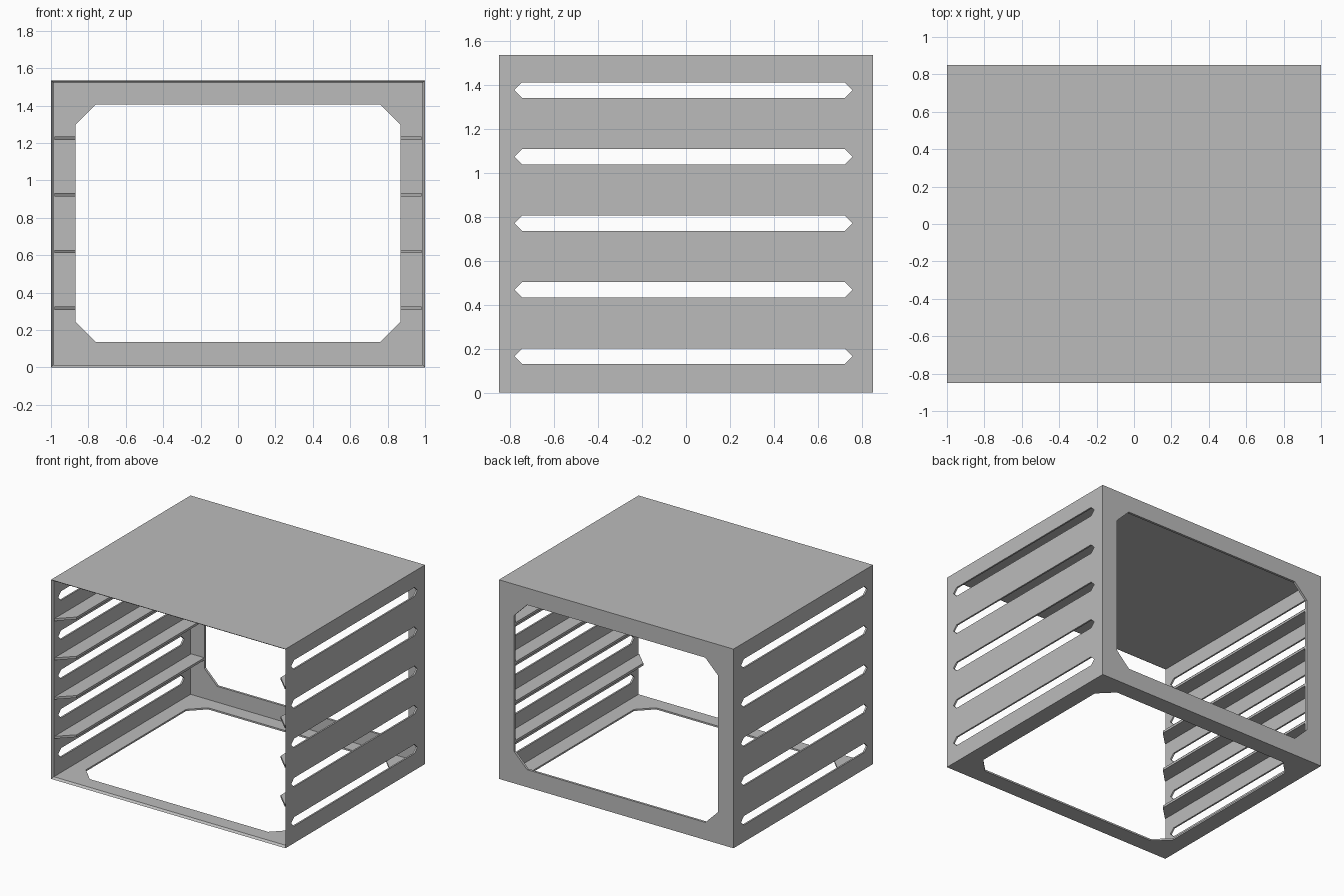
import bpy, bmesh
from mathutils import Vector

W, D, H = 1.0, 0.85, 1.535      # half width, half depth, height
T = 0.018                       # sheet thickness
MARGIN, CUT = 0.13, 0.11        # frame width and corner cut
PITCH = 0.3025                  # spacing of slots and rails

cube = bpy.data.objects.get("Cube")
if cube:
    bpy.data.objects.remove(cube)

grey = bpy.data.materials.new("grey metal")
grey.use_nodes = True
colour = (0.5, 0.5, 0.5, 1)
grey.diffuse_color = colour
grey.node_tree.nodes["Principled BSDF"].inputs["Base Color"].default_value = colour


def make_object(name, bm):
    bmesh.ops.recalc_face_normals(bm, faces=bm.faces)
    mesh = bpy.data.meshes.new(name)
    bm.to_mesh(mesh)
    bm.free()
    mesh.materials.append(grey)
    obj = bpy.data.objects.new(name, mesh)
    bpy.context.collection.objects.link(obj)
    return obj


def prism(bm, points, direction):
    """Extrude a flat outline along a direction."""
    face = bm.faces.new([bm.verts.new(p) for p in points])
    out = bmesh.ops.extrude_face_region(bm, geom=[face])
    verts = [v for v in out["geom"] if isinstance(v, bmesh.types.BMVert)]
    bmesh.ops.translate(bm, verts=verts, vec=Vector(direction))


def cut_corners(a0, a1, b0, b1, c):
    """Rectangle outline with its four corners cut off."""
    return [(a0 + c, b0), (a1 - c, b0), (a1, b0 + c), (a1, b1 - c),
            (a1 - c, b1), (a0 + c, b1), (a0, b1 - c), (a0, b0 + c)]


# Case: a box hollowed from the front, with a mitred front rim
bm = bmesh.new()
bmesh.ops.create_cube(bm, size=1)
for v in bm.verts:
    v.co = (v.co.x * 2 * W, v.co.y * 2 * D, (v.co.z + 0.5) * H)
front = min(bm.faces, key=lambda f: f.calc_center_median().y)
bmesh.ops.inset_individual(bm, faces=[front], thickness=T)
for v in front.verts:
    v.co.y = -D + T
inner = bmesh.ops.extrude_discrete_faces(bm, faces=[front])["faces"][0]
for v in inner.verts:
    v.co.y = D - T
case = make_object("case", bm)

# Openings: back window, floor window and side vent slots
bm = bmesh.new()
side = W - MARGIN
prism(bm, [(x, D - 0.05, z) for x, z in
           cut_corners(-side, side, MARGIN + 0.005, H - MARGIN, CUT)], (0, 0.1, 0))
prism(bm, [(x, y, -0.05) for x, y in
           cut_corners(-side, side, MARGIN - D, D - MARGIN, CUT)], (0, 0, 0.1))
for i in range(5):
    z, h, y0, y1 = 0.165 + i * PITCH, 0.035, -0.78, 0.757
    slot = [(y0, z), (y0 + h, z - h), (y1 - h, z - h),
            (y1, z), (y1 - h, z + h), (y0 + h, z + h)]
    prism(bm, [(-W - 0.1, y, z) for y, z in slot], (2 * W + 0.2, 0, 0))
cutter = make_object("opening_cutter", bm)
cutter.hide_render = True

mod = case.modifiers.new("openings", "BOOLEAN")
mod.operation = "DIFFERENCE"
mod.solver = "EXACT"
mod.object = cutter
bpy.context.view_layer.objects.active = case
bpy.ops.object.modifier_apply(modifier=mod.name)
bpy.data.objects.remove(cutter)

# Shelf rails along both side walls, with angled front ends
for name, s in (("left", 1), ("right", -1)):
    for i in range(4):
        bm = bmesh.new()
        z = 0.308 + i * PITCH
        prism(bm, [(s * (W - T), T - D, z), (s * side, T - D + CUT, z),
                   (s * side, D - T, z), (s * (W - T), D - T, z)], (0, 0, T))
        make_object(f"{name}_rail_{i + 1}", bm)
